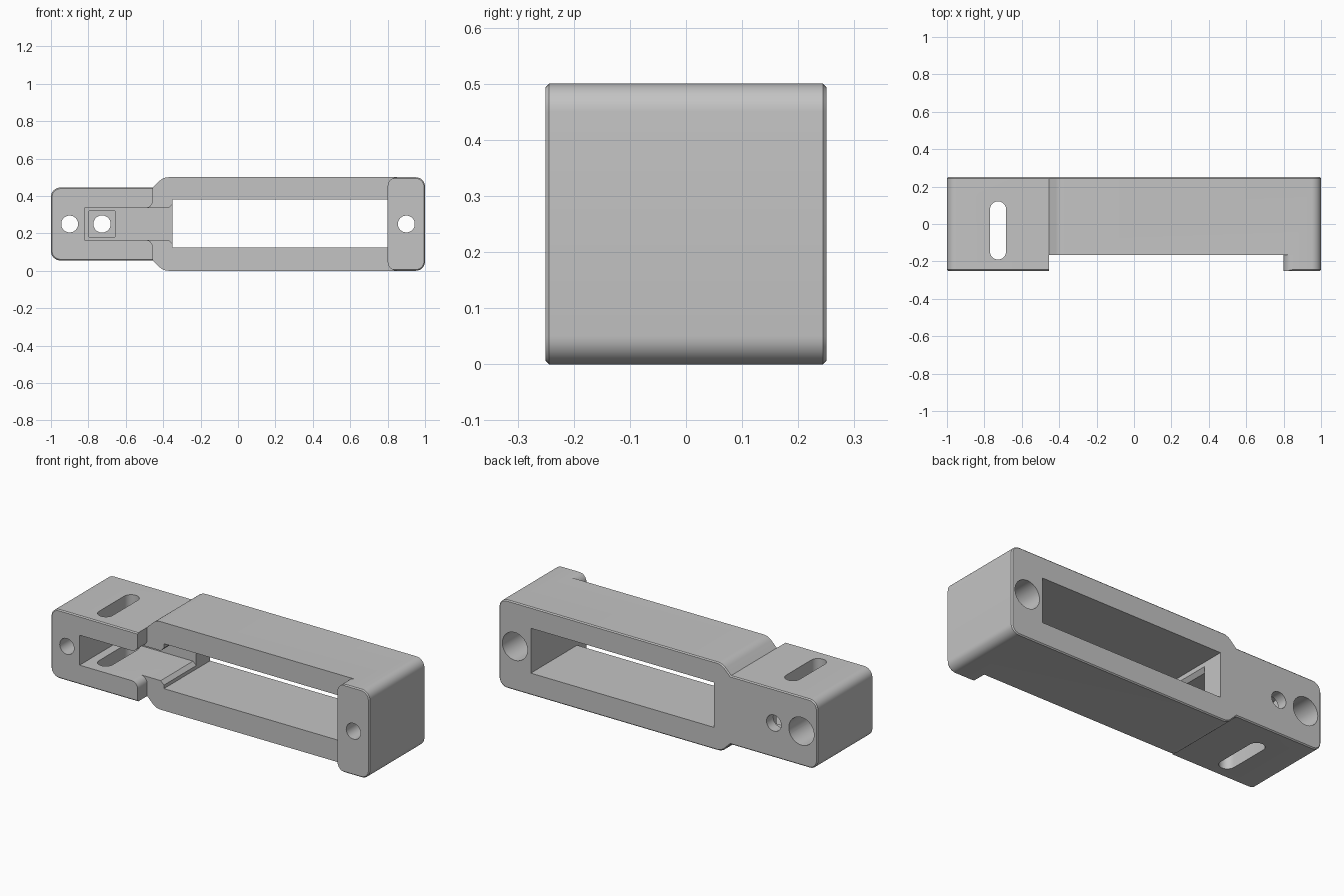
import bpy, bmesh, math
from mathutils import Vector

cube = bpy.data.objects.get("Cube")
if cube:
    bpy.data.objects.remove(cube, do_unlink=True)

MID = 0.25          # height of the horizontal symmetry plane
STEP_X = -0.455     # where the slim end meets the tall frame


def arc(cx, cz, r, start, end, n=8):
    """Points along a circular arc, angles in degrees."""
    angles = [math.radians(start + (end - start) * i / n) for i in range(n + 1)]
    return [(cx + r * math.cos(a), cz + r * math.sin(a)) for a in angles]


def circle(cx, cz, r, n=40):
    return arc(cx, cz, r, 0, 360, n)[:-1]


def rect(x0, x1, z0, z1):
    return [(x0, z0), (x1, z0), (x1, z1), (x0, z1)]


def mirrored(points):
    """Close an upper half outline with its reflection about mid height."""
    return points + [(x, 2 * MID - z) for x, z in reversed(points)]


def prism(name, outline, low, high, axis="Y", chamfer=0):
    """Extrude an outline along an axis, optionally chamfering both end caps."""
    bm = bmesh.new()
    rings = []
    for d in (low, high):
        rings.append([bm.verts.new((u, d, v) if axis == "Y" else (u, v, d))
                      for u, v in outline])
    caps = [bm.faces.new(ring) for ring in rings]
    n = len(outline)
    for i in range(n):
        j = (i + 1) % n
        bm.faces.new((rings[0][i], rings[0][j], rings[1][j], rings[1][i]))
    bmesh.ops.recalc_face_normals(bm, faces=bm.faces[:])
    if chamfer:
        edges = [e for cap in caps for e in cap.edges]
        bmesh.ops.bevel(bm, geom=edges, offset=chamfer, segments=1,
                        affect="EDGES", clamp_overlap=True)
    mesh = bpy.data.meshes.new(name)
    bm.to_mesh(mesh)
    bm.free()
    obj = bpy.data.objects.new(name, mesh)
    bpy.context.collection.objects.link(obj)
    return obj


def cut(target, cutter):
    """Subtract a cutter and delete it."""
    mod = target.modifiers.new("cut", "BOOLEAN")
    mod.operation = "DIFFERENCE"
    mod.solver = "EXACT"
    mod.object = cutter
    bpy.context.view_layer.objects.active = target
    bpy.ops.object.modifier_apply(modifier=mod.name)
    bpy.data.objects.remove(cutter, do_unlink=True)


# Bracket body: slim end, sloped shoulders and tall frame
upper = arc(-0.95, 0.395, 0.05, 180, 90) + [(STEP_X, 0.445)]
upper += arc(-0.371, 0.43, 0.07, 135, 90, 5) + arc(0.95, 0.45, 0.05, 90, 0)
body = prism("bracket_body", mirrored(upper), -0.25, 0.25, chamfer=0.006)

# Recessed front, leaving the two arms and the rounded end pad proud
front = [(-0.495, 0.335)] + arc(-0.495, 0.375, 0.04, -90, 0)[1:]
front += [(STEP_X, 0.6), (0.85, 0.6)] + arc(0.85, 0.45, 0.05, 90, 180)
cut(body, prism("front_recess", mirrored(front), -0.3, -0.165))

# Long window right through the frame
cut(body, prism("window", rect(-0.35, 0.8, 0.125, 0.38), -0.4, 0.4))

# Pocket between the arms, flaring into the window
pocket = [(-0.82, 0.335), (-0.37, 0.335), (-0.35, 0.355), (-0.3, 0.355)]
cut(body, prism("arm_pocket", mirrored(pocket), -0.4, 0.125))

# Rounded slot passing vertically through both arms
slot = arc(-0.727, 0.078, 0.043, 0, 180, 12) + arc(-0.727, -0.147, 0.043, 180, 360, 12)
cut(body, prism("vertical_slot", slot, -0.2, 0.7, axis="Z"))

# Square nut seat and its screw hole in the back wall
cut(body, prism("nut_seat", rect(-0.797, -0.657, 0.18, 0.32), 0.05, 0.19))
cut(body, prism("nut_hole", circle(-0.727, MID, 0.046), 0.1, 0.4))

# Mounting holes at both ends, counterbored from the back
for x in (-0.9, 0.9):
    cut(body, prism("screw_hole", circle(x, MID, 0.045), -0.4, 0.1))
    cut(body, prism("counterbore", circle(x, MID, 0.079), -0.13, 0.4))

# Single grey plastic
grey = bpy.data.materials.new("grey_plastic")
grey.use_nodes = True
colour = (0.55, 0.55, 0.55, 1)
grey.diffuse_color = colour
grey.node_tree.nodes["Principled BSDF"].inputs["Base Color"].default_value = colour
body.data.materials.clear()
body.data.materials.append(grey)
for poly in body.data.polygons:
    poly.material_index = 0

bpy.ops.object.select_all(action="DESELECT")
body.select_set(True)
bpy.context.view_layer.objects.active = body
bpy.ops.object.shade_smooth_by_angle(angle=math.radians(30))
